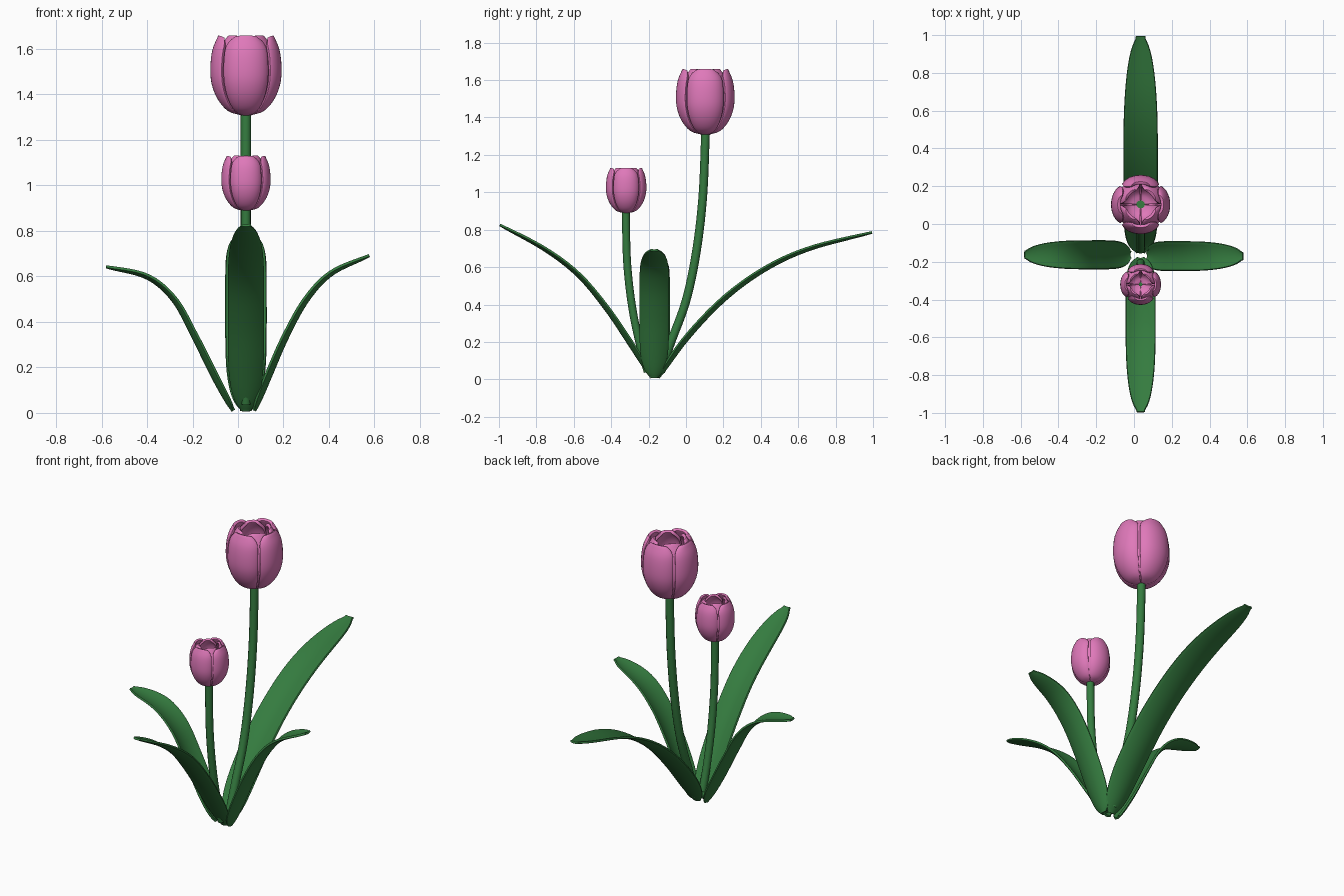
import bpy, math
from mathutils import Vector

if "Cube" in bpy.data.objects:
    bpy.data.objects.remove(bpy.data.objects["Cube"])

CX = 0.035


def material(name, rgb):
    m = bpy.data.materials.new(name)
    m.diffuse_color = (*rgb, 1)
    m.use_nodes = True
    m.node_tree.nodes["Principled BSDF"].inputs["Base Color"].default_value = m.diffuse_color
    return m


GREEN = material("leaf_green", (0.035, 0.20, 0.05))
PINK = material("petal_pink", (0.74, 0.19, 0.49))


def spline(points, t):
    """Smooth curve through the points, t from 0 to 1."""
    p = [Vector(q) for q in points]
    p = [2 * p[0] - p[1]] + p + [2 * p[-1] - p[-2]]
    n = len(p) - 3
    i = min(int(t * n), n - 1)
    f = t * n - i
    a, b, c, d = p[i:i + 4]
    return 0.5 * (2 * b + (c - a) * f + (2 * a - 5 * b + 4 * c - d) * f ** 2
                  + (3 * b - a - 3 * c + d) * f ** 3)


def sheet(name, fn, nu, nv, thickness, mat):
    """Thickened smooth surface from fn(s, t), s in -1..1, t in 0..1."""
    verts = [fn(2 * i / nu - 1, j / nv) for j in range(nv + 1) for i in range(nu + 1)]
    w = nu + 1
    faces = [(j * w + i, j * w + i + 1, (j + 1) * w + i + 1, (j + 1) * w + i)
             for j in range(nv) for i in range(nu)]
    me = bpy.data.meshes.new(name)
    me.from_pydata(verts, [], faces)
    me.polygons.foreach_set("use_smooth", [True] * len(faces))
    me.materials.append(mat)
    ob = bpy.data.objects.new(name, me)
    bpy.context.collection.objects.link(ob)
    mod = ob.modifiers.new("thickness", 'SOLIDIFY')
    mod.thickness = thickness
    mod.offset = 0
    bev = ob.modifiers.new("soft_rim", 'BEVEL')
    bev.width = thickness * 0.3
    bev.segments = 2
    bev.limit_method = 'ANGLE'
    bev.angle_limit = math.radians(50)
    return ob


def leaf(name, direction, centre, half, path, cup=0.028):
    """Cupped strap leaf; path holds (distance along direction, z)."""
    d = Vector(direction)
    side = Vector((-d.y, d.x, 0))
    mid = Vector((abs(d.y), abs(d.x), 0)) * centre
    up = Vector((0, 0, 1))

    def fn(s, t):
        q = spline(path, t)
        tan = (spline(path, min(t + .01, 1)) - spline(path, max(t - .01, 0))).normalized()
        nrm = d * -tan.y + up * tan.x
        k = abs(2 * t - 1)
        w = max(math.sqrt(max(1 - k ** (4 if t > .5 else 5), 0)), 0.28)
        depth = cup * w * (1 - 0.55 * t)
        return mid + d * q.x + up * q.y + side * (half * w * s) + nrm * depth * (s * s - .5)

    # cluster samples near both ends for rounded tips
    ease = lambda t: 0.5 - 0.5 * math.cos(math.pi * t)
    sheet(name, lambda s, t: fn(s, ease(t)), 10, 36, 0.012, GREEN)


def stem(name, path, radius):
    cu = bpy.data.curves.new(name, 'CURVE')
    cu.dimensions = '3D'
    cu.bevel_depth = radius
    cu.bevel_resolution = 4
    cu.use_fill_caps = True
    sp = cu.splines.new('POLY')
    sp.points.add(28)
    for i, p in enumerate(sp.points):
        q = spline(path, i / 28)
        p.co = (CX, q.x, q.y, 1)
        p.radius = 1
    sp.use_smooth = True
    cu.materials.append(GREEN)
    bpy.context.collection.objects.link(bpy.data.objects.new(name, cu))


# cup outline as (radius, height) for the large flower
CUP = [(0.018, 0.006), (0.075, 0.025), (0.118, 0.075), (0.143, 0.14),
       (0.148, 0.21), (0.139, 0.285), (0.114, 0.346)]


def flower(name, y, z, scale):
    def petal(label, angle, shrink, half_angle, tuck, lean):
        def fn(s, t):
            q = spline(CUP, t)
            corner = 1 - 0.38 * max(0, (t - .82) / .18) ** 3
            a = angle + s * half_angle * corner
            r = q.x * shrink * (1 - tuck * s ** 4) - lean * t ** 4
            h = q.y - 0.012 * s ** 4 * t ** 6 + (1 - shrink) * 0.06 * (1 - t)
            return Vector((CX + scale * r * math.cos(a), y + scale * r * math.sin(a),
                           z + scale * h))
        sheet(label, fn, 12, 24, 0.017 * scale, PINK)

    for i in range(4):
        a = i * math.pi / 2
        petal(f"{name}_outer_petal_{i + 1}", a, 1.0, math.radians(42), 0.07, 0)
        petal(f"{name}_inner_petal_{i + 1}", a + math.pi / 4, 0.87, math.radians(43), 0.04, 0.018)


# flowers
flower("large_flower", 0.103, 1.31, 1.0)
flower("small_flower", -0.32, 0.89, 0.69)

# stems
stem("large_stem", [(-0.135, 0.04), (-0.08, 0.2), (0.0, 0.42), (0.055, 0.68),
                    (0.09, 0.98), (0.105, 1.335)], 0.023)
stem("small_stem", [(-0.205, 0.04), (-0.25, 0.2), (-0.29, 0.4), (-0.315, 0.63),
                    (-0.322, 0.905)], 0.021)

# leaves
leaf("back_leaf", (0, 1, 0), CX, 0.09,
     [(-0.15, 0.01), (0.0, 0.22), (0.2, 0.43), (0.42, 0.59), (0.66, 0.70), (0.995, 0.786)])
leaf("front_leaf", (0, -1, 0), CX, 0.078,
     [(0.18, 0.01), (0.3, 0.20), (0.43, 0.39), (0.58, 0.565), (0.76, 0.70), (0.995, 0.826)])
leaf("right_leaf", (1, 0, 0), -0.17, 0.077,
     [(0.07, 0.01), (0.135, 0.17), (0.21, 0.34), (0.30, 0.50), (0.41, 0.615), (0.577, 0.692)])
leaf("left_leaf", (-1, 0, 0), -0.163, 0.075,
     [(0.02, 0.01), (0.105, 0.17), (0.19, 0.34), (0.28, 0.50), (0.40, 0.60), (0.58, 0.643)])
